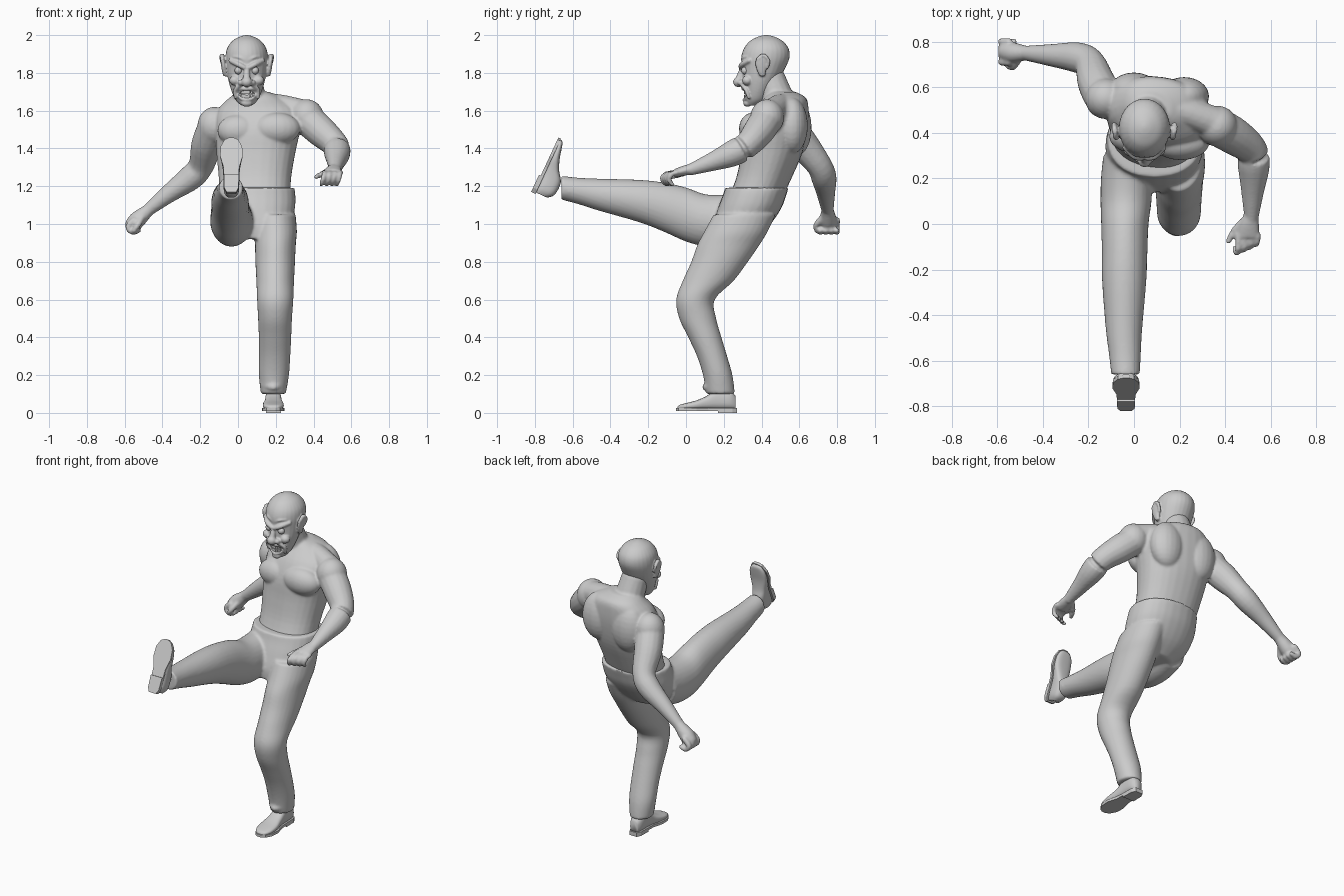
import bpy, bmesh, math
from mathutils import Vector, Matrix


def spline(rows, sub=4):
    """Catmull-Rom interpolation of position and radius rows."""
    out, n = [], len(rows)
    for i in range(n - 1):
        a, b, c, d = (rows[max(i - 1, 0)], rows[i], rows[i + 1], rows[min(i + 2, n - 1)])
        for s in range(sub):
            t = s / sub
            out.append([0.5 * (2*q + (r - p)*t + (2*p - 5*q + 4*r - s4)*t*t + (3*q - p - 3*r + s4)*t**3)
                        for p, q, r, s4 in zip(a, b, c, d)])
    return out + [list(rows[-1])]


def loft(bm, rows, u=None, v=None, n=28, power=1.0):
    """Skin ellipses (x, y, z, radius_u, radius_v); frame follows the path if u, v are omitted."""
    rows, loops = spline(rows), []
    for i, row in enumerate(rows):
        if u is None:
            t = Vector(rows[min(i + 1, len(rows) - 1)][:3]) - Vector(rows[max(i - 1, 0)][:3])
            a = t.cross(Vector((0.31, 0.9, 0.3)) if abs(t.normalized().y) < 0.8 else Vector((0, 0, 1))).normalized()
            b = t.cross(a).normalized()
        else:
            a, b = Vector(u), Vector(v)
        ring = []
        for k in range(n):
            w = 2 * math.pi * k / n
            cs, sn = math.cos(w), math.sin(w)
            cs, sn = math.copysign(abs(cs)**power, cs), math.copysign(abs(sn)**power, sn)
            ring.append(bm.verts.new(Vector(row[:3]) + a * cs * row[3] + b * sn * row[4]))
        loops.append(ring)
    for p, q in zip(loops, loops[1:]):
        for k in range(n):
            bm.faces.new((p[k], p[(k + 1) % n], q[(k + 1) % n], q[k]))
    bm.faces.new(loops[0])
    bm.faces.new(loops[-1])


def ball(bm, c, r):
    r = r if isinstance(r, tuple) else (r, r, r)
    bmesh.ops.create_uvsphere(bm, u_segments=20, v_segments=14, radius=1,
                              matrix=Matrix.Translation(c) @ Matrix.Diagonal((*r, 1)))


def tube(bm, *pts):
    """Round limb through (x, y, z, r) points with ball ends."""
    loft(bm, [(*p, p[3]) for p in pts], n=16)
    for p in (pts[0], pts[-1]):
        ball(bm, p[:3], p[3])


def finish(name, bm, voxel=0, smooth=0):
    bmesh.ops.recalc_face_normals(bm, faces=bm.faces[:])
    me = bpy.data.meshes.new(name)
    bm.to_mesh(me)
    bm.free()
    for p in me.polygons:
        p.use_smooth = True
    ob = bpy.data.objects.new(name, me)
    bpy.context.collection.objects.link(ob)
    if voxel:
        m = ob.modifiers.new("Fuse", 'REMESH')
        m.mode, m.voxel_size, m.use_smooth_shade = 'VOXEL', voxel, True
        s = ob.modifiers.new("Soften", 'SMOOTH')
        s.factor, s.iterations = 0.5, smooth
    return ob


# Bare upper body: turned torso, muscles, arms and hands
bm = bmesh.new()
c, s = math.cos(0.15), math.sin(0.15)
loft(bm, [(.09, .36, 1.12, .185, .14), (.09, .415, 1.25, .193, .145), (.095, .455, 1.38, .21, .16),
          (.105, .475, 1.5, .225, .165), (.11, .50, 1.6, .22, .145), (.10, .525, 1.665, .15, .11),
          (.08, .51, 1.70, .08, .07)], (c, -s, 0), (s, c, 0), power=0.9)
ball(bm, (.205, .355, 1.505), (.125, .075, .085))
ball(bm, (.005, .385, 1.495), (.115, .075, .085))
ball(bm, (.22, .56, 1.52), (.11, .085, .15))
ball(bm, (.0, .585, 1.51), (.11, .08, .15))
tube(bm, (.10, .53, 1.635, .065), (.23, .49, 1.62, .065), (.34, .45, 1.59, .07))
tube(bm, (.04, .52, 1.61, .065), (-.06, .54, 1.56, .065), (-.12, .55, 1.53, .07))
tube(bm, (.065, .50, 1.62, .09), (.05, .45, 1.76, .08))
ball(bm, (.365, .43, 1.565), (.09, .09, .095))
tube(bm, (.36, .43, 1.56, .085), (.44, .385, 1.49, .083), (.515, .325, 1.42, .07), (.525, .25, 1.375, .07),
     (.52, .14, 1.33, .05), (.515, .03, 1.29, .032))
ball(bm, (-.125, .55, 1.52), (.09, .09, .1))
tube(bm, (-.13, .55, 1.51, .085), (-.165, .62, 1.42, .083), (-.195, .705, 1.31, .068), (-.25, .73, 1.245, .067),
     (-.36, .74, 1.165, .05), (-.48, .75, 1.07, .032))
# relaxed left hand
loft(bm, [(.515, .05, 1.295, .03, .026), (.505, 0, 1.285, .043, .028), (.50, -.06, 1.27, .05, .022)],
     (1, 0, 0), (0, 0, 1))
for i in range(4):
    x = .458 + i * .028
    tip = -.125 + .012 * i
    tube(bm, (x, -.05, 1.272, .015), (x - .002, tip + .01, 1.262, .014), (x - .01, tip, 1.232, .013),
         (x - .018, tip + .02, 1.208, .011))
tube(bm, (.48, .01, 1.28, .018), (.44, -.03, 1.262, .016), (.415, -.075, 1.25, .013))
# closed right hand
tube(bm, (-.485, .75, 1.065, .035), (-.53, .752, 1.025, .045), (-.555, .755, 1.0, .042))
for i in range(4):
    y = .71 + i * .03
    tube(bm, (-.55, y, 1.02, .017), (-.582, y, .985, .016), (-.558, y, .957, .015), (-.525, y, .965, .013))
tube(bm, (-.51, .72, 1.03, .018), (-.53, .69, .995, .016), (-.55, .69, .965, .013))
finish("upper_body", bm, .0075, 6)

# Trousers: hips, planted leg, kicking leg
bm = bmesh.new()
loft(bm, [(.085, .25, .92, .12, .11), (.085, .29, .99, .19, .15), (.088, .335, 1.08, .213, .168),
          (.092, .362, 1.15, .212, .168), (.092, .375, 1.192, .207, .168)], (1, 0, 0), (0, 1, 0), power=0.9)
loft(bm, [(.195, .31, 1.05, .11, .165), (.20, .265, .96, .112, .168), (.198, .225, .89, .108, .165),
          (.197, .178, .8, .105, .15), (.197, .118, .7, .1, .135), (.197, .05, .6, .096, .102),
          (.196, .062, .5, .09, .098), (.196, .10, .4, .086, .088), (.194, .138, .3, .083, .08),
          (.19, .168, .2, .08, .078), (.187, .183, .1, .066, .076)], (1, 0, 0), (0, 1, 0))
loft(bm, [(-.025, .30, 1.04, .11, .13), (-.032, .2, 1.02, .113, .135), (-.035, .1, 1.02, .112, .138),
          (-.04, 0, 1.05, .104, .143), (-.041, -.12, 1.09, .1, .13), (-.043, -.25, 1.122, .097, .112),
          (-.044, -.46, 1.155, .08, .085), (-.04, -.57, 1.175, .07, .07), (-.037, -.66, 1.192, .063, .063)],
     (1, 0, 0), (0, 0, 1))
# cloth folds at the hems
tube(bm, (.13, .15, .15, .014), (.187, .10, .135, .016), (.24, .15, .15, .014))
tube(bm, (-.09, -.62, 1.17, .014), (-.037, -.635, 1.24, .014), (.015, -.62, 1.17, .014))
finish("trousers", bm, .009, 4)


# Shoes, built heel-to-toe then placed by frame
def shoe(name, origin, fwd, up):
    fwd, up = Vector(fwd).normalized(), Vector(up).normalized()
    side = fwd.cross(up)
    mat = Matrix((side, fwd, up)).transposed().to_4x4()
    mat.translation = origin
    bm = bmesh.new()
    prof = [(.008, .026, .09), (.04, .04, .12), (.11, .042, .122), (.16, .046, .09), (.215, .055, .066),
            (.27, .052, .052), (.305, .034, .042), (.316, .012, .03)]
    loft(bm, [(0, f, (h + .018) / 2, w, (h - .018) / 2) for f, w, h in prof], (1, 0, 0), (0, 0, 1), power=.75)
    bm.transform(mat)
    finish(name + "_upper", bm)
    bm = bmesh.new()
    outline = [(0, .025), (.025, .038), (.1, .04), (.15, .042), (.215, .06), (.27, .057), (.31, .036), (.322, .012)]

    def slab(pts, z0, z1):
        ring = [(w, f) for f, w in pts] + [(-w, f) for f, w in reversed(pts)]
        face = bm.faces.new([bm.verts.new((x, y, z0)) for x, y in ring])
        ext = bmesh.ops.extrude_face_region(bm, geom=[face])
        bmesh.ops.translate(bm, vec=(0, 0, z1 - z0),
                            verts=[g for g in ext['geom'] if isinstance(g, bmesh.types.BMVert)])
    slab(outline, .01, .026)
    slab(outline[:3], 0, .024)
    bm.transform(mat)
    ob = finish(name + "_sole", bm)
    for p in ob.data.polygons:
        p.use_smooth = False


shoe("planted_shoe", (.187, .27, 0), (0, -1, 0), (0, 0, 1))
shoe("kicking_shoe", (-.035, -.82, 1.17), (0, .42, .907), (0, .907, -.42))

# Head: skull, jaw and snarling features mirrored about X
X = .046
bm = bmesh.new()
loft(bm, [(X, .352, 1.628, .03, .03), (X, .368, 1.655, .058, .056), (X, .38, 1.7, .079, .073),
          (X, .395, 1.76, .097, .095), (X, .41, 1.82, .107, .113), (X, .42, 1.88, .112, .128),
          (X, .425, 1.93, .104, .118), (X, .425, 1.97, .075, .085), (X, .425, 1.992, .036, .042),
          (X, .425, 2.0, .008, .01)], (1, 0, 0), (0, 1, 0))
ball(bm, (X, .277, 1.752), (.029, .028, .027))
tube(bm, (X, .302, 1.83, .014), (X, .288, 1.79, .017), (X, .28, 1.76, .022))
ball(bm, (X, .325, 1.64), (.03, .022, .02))
for m in (-1, 1):
    ball(bm, (X + m * .03, .292, 1.748), (.017, .02, .016))
    tube(bm, (X + m * .012, .29, 1.828, .012), (X + m * .045, .297, 1.845, .014), (X + m * .085, .335, 1.865, .012))
    tube(bm, (X + m * .01, .298, 1.868, .007), (X + m * .04, .302, 1.882, .007), (X + m * .07, .325, 1.885, .006))
    ball(bm, (X + m * .062, .325, 1.76), (.03, .028, .026))
    tube(bm, (X + m * .035, .297, 1.735, .01), (X + m * .06, .318, 1.71, .011), (X + m * .06, .332, 1.67, .009))
    for top, bot in (((1.715), (1.657)),):
        tube(bm, (X, .302, top, .009), (X + m * .03, .308, top + .001, .008), (X + m * .054, .325, 1.705, .007))
        tube(bm, (X, .308, bot, .009), (X + m * .03, .318, bot + .007, .008), (X + m * .054, .328, 1.695, .007))
    # ears
    loft(bm, [(X + m * .112, .405, 1.782, .012, .014), (X + m * .118, .40, 1.81, .013, .024),
              (X + m * .124, .40, 1.85, .013, .034), (X + m * .128, .405, 1.882, .011, .03),
              (X + m * .128, .41, 1.9, .007, .014)], (1, 0, 0), (0, 1, 0), n=16)
    tube(bm, (X + m * .122, .43, 1.83, .009), (X + m * .134, .437, 1.865, .009), (X + m * .136, .41, 1.893, .008),
         (X + m * .13, .38, 1.87, .008))
head = finish("head", bm, .005, 4)

# Open mouth cutter
bm = bmesh.new()
ball(bm, (X, .30, 1.687), (.05, .04, .02))
cutter = finish("mouth_cutter", bm)
cutter.hide_render = True
cutter.hide_set(True)
cut = head.modifiers.new("Mouth", 'BOOLEAN')
cut.operation, cut.object = 'DIFFERENCE', cutter

# Teeth and eyes
bm = bmesh.new()
for i in range(-3, 4):
    for z, h in ((1.698, .022), (1.675, .018)):
        mat = Matrix.Translation((X + i * .0125, .315 + i * i * .0017, z + i * i * .0008))
        bmesh.ops.create_cube(bm, size=1, matrix=mat @ Matrix.Diagonal((.0115, .014, h, 1)))
teeth = finish("teeth", bm)
for p in teeth.data.polygons:
    p.use_smooth = False
bm = bmesh.new()
for m in (-1, 1):
    ball(bm, (X + m * .044, .312, 1.812), .02)
finish("eyes", bm)
